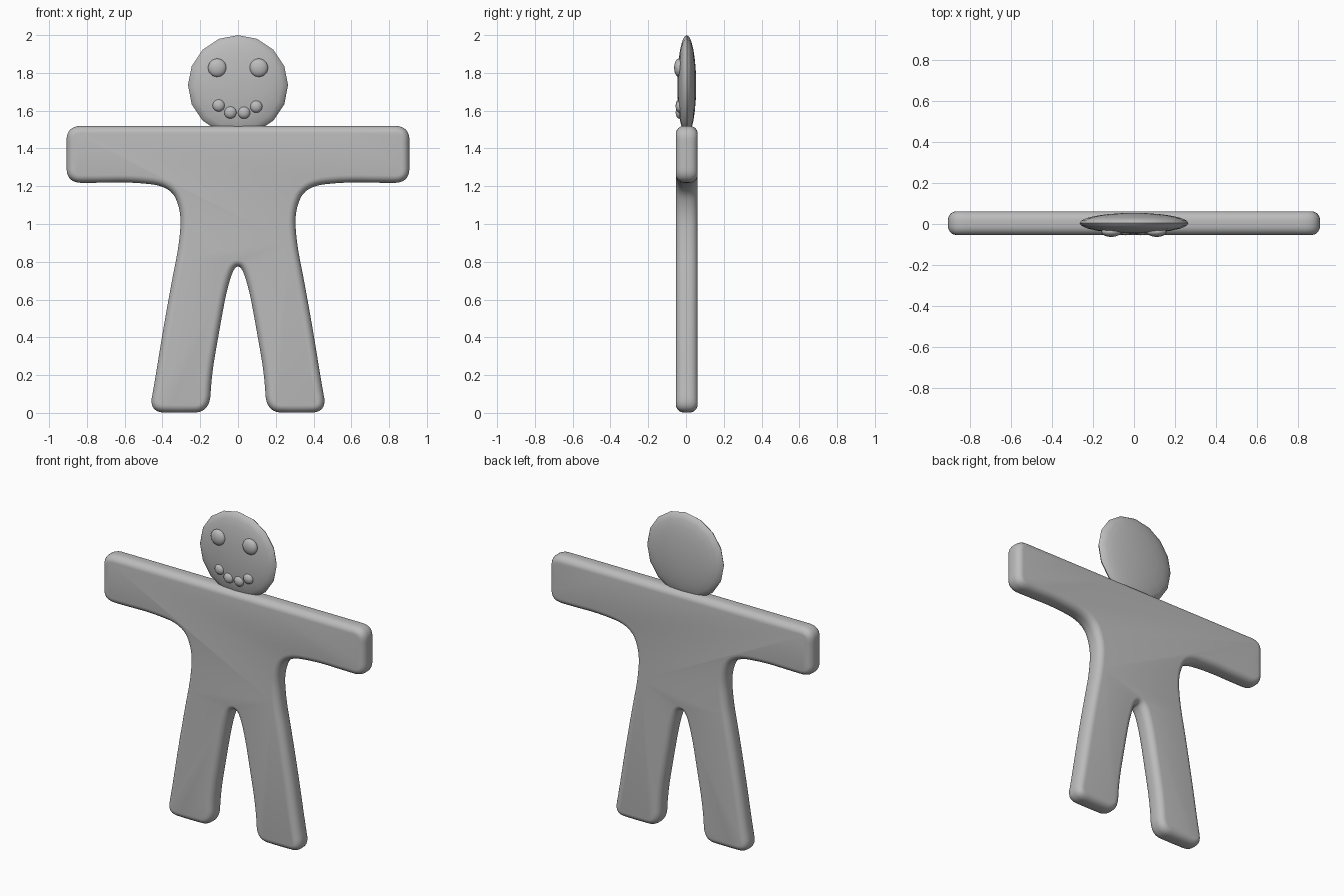
import bpy, bmesh, math
from mathutils import Vector

if "Cube" in bpy.data.objects:
    bpy.data.objects.remove(bpy.data.objects["Cube"])

dough = bpy.data.materials.new("plain grey")
dough.diffuse_color = (0.5, 0.5, 0.5, 1)
dough.use_nodes = True
dough.node_tree.nodes["Principled BSDF"].inputs["Base Color"].default_value = dough.diffuse_color


def finish(obj):
    obj.data.materials.append(dough)
    bpy.ops.object.select_all(action='DESELECT')
    obj.select_set(True)
    bpy.context.view_layer.objects.active = obj
    bpy.ops.object.shade_smooth_by_angle(angle=math.radians(50))


def disc(name, x, y, z, radius, depth, segments, rings):
    """Flattened sphere whose poles face front and back."""
    bpy.ops.mesh.primitive_uv_sphere_add(segments=segments, ring_count=rings, radius=1)
    obj = bpy.context.object
    obj.name = name
    for v in obj.data.vertices:
        a, b, c = v.co
        v.co = (x + a * radius, y - c * depth, z + b * radius)
    finish(obj)
    return obj


def corner_cut(pts, times):
    """Round a closed control polygon by repeated corner cutting."""
    for _ in range(times):
        out = []
        for i, p in enumerate(pts):
            q = pts[(i + 1) % len(pts)]
            out += [p * 0.75 + q * 0.25, p * 0.25 + q * 0.75]
        pts = out
    return pts


# Body outline: right half, clockwise from the shoulder to the crotch, then mirrored
half = [(0.3, 1.52), (0.74, 1.52), (0.907, 1.52), (0.907, 1.37), (0.907, 1.218),
        (0.74, 1.218), (0.57, 1.222), (0.36, 1.20), (0.30, 1.07), (0.31, 0.9),
        (0.35, 0.7), (0.40, 0.42), (0.44, 0.17), (0.47, 0.004), (0.31, 0.0),
        (0.15, 0.004), (0.14, 0.2), (0.10, 0.43), (0.06, 0.65), (0.02, 0.775)]
control = [Vector(p) for p in half] + [Vector((-x, z)) for x, z in reversed(half)]
outline = corner_cut(control, 3)
n = len(outline)
inward = []
for i in range(n):
    t = (outline[(i + 1) % n] - outline[i - 1]).normalized()
    inward.append(Vector((t.y, -t.x)))
# Soften the inset directions so the rings never cross at tight corners
for _ in range(4):
    inward = [(inward[i - 1] + inward[i] + inward[(i + 1) % n]) / 3 for i in range(n)]

# Body: rings of the outline, inset towards front and back for a pillowed edge
mid, flat, round_y, round_in, steps = 0.004, 0.012, 0.045, 0.04, 6
profile = [(k / steps * math.pi / 2, s) for s, ks in
           ((-1, range(steps, -1, -1)), (1, range(steps + 1))) for k in ks]
bm = bmesh.new()
rings = []
for ang, side in profile:
    inset = round_in * (1 - math.cos(ang))
    y = mid + side * (flat + round_y * math.sin(ang))
    ring = []
    for p, d in zip(outline, inward):
        q = p + d * inset
        ring.append(bm.verts.new((q.x, y, q.y)))
    rings.append(ring)
for a, b in zip(rings, rings[1:]):
    for i in range(n):
        j = (i + 1) % n
        bm.faces.new((a[i], a[j], b[j], b[i]))
# Front and back caps: mirrored points are joined in strips, arms to feet
h = n // 2
for ring in (rings[0], rings[-1]):
    cap = bm.faces.new(ring)
    cap.normal_update()
    bmesh.ops.triangulate(bm, faces=[cap], ngon_method='EAR_CLIP')
bmesh.ops.recalc_face_normals(bm, faces=bm.faces[:])
mesh = bpy.data.meshes.new("body")
bm.to_mesh(mesh)
bm.free()
body = bpy.data.objects.new("body", mesh)
bpy.context.collection.objects.link(body)
finish(body)

# Head
disc("head", 0, 0.004, 1.735, 0.265, 0.05, 16, 12)

# Eyes
for x in (-0.11, 0.11):
    disc("eye", x, -0.038, 1.827, 0.049, 0.025, 20, 10)

# Mouth buttons
for x, z in ((-0.102, 1.628), (-0.04, 1.591), (0.032, 1.59), (0.096, 1.622)):
    disc("mouth_button", x, -0.033, z, 0.033, 0.022, 16, 8)
